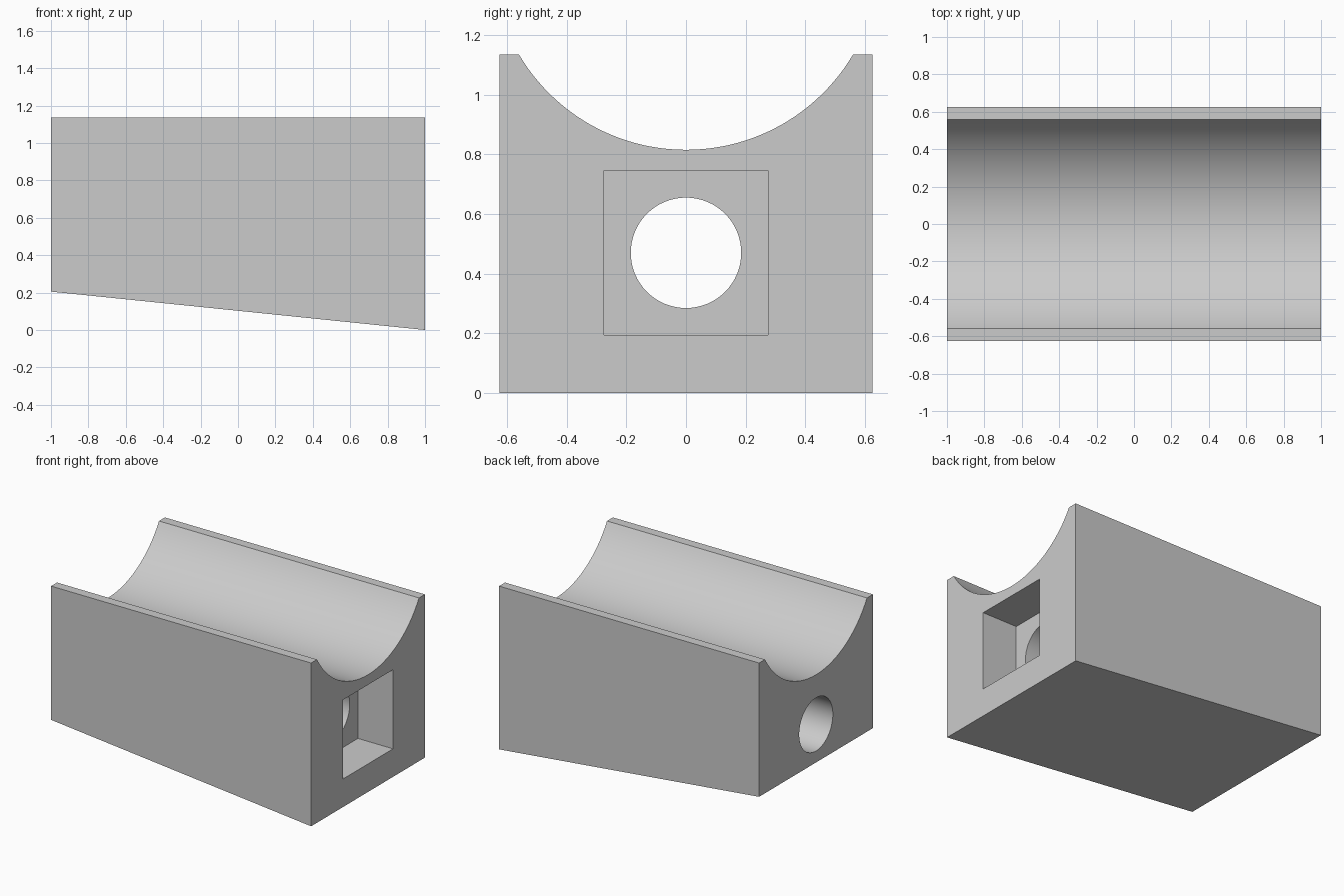
import bpy
import bmesh
import math
from mathutils import Matrix

cube = bpy.data.objects.get("Cube")
if cube:
    bpy.data.objects.remove(cube, do_unlink=True)

HALF_LEN, HALF_WIDTH, TOP = 1.0, 0.625, 1.135
RISE = 0.205                              # bottom lift at the -x end
GROOVE_R, GROOVE_Z = 0.65, 1.465          # trough circle
HOLE_Z, HOLE_R = 0.47, 0.185
POCKET, POCKET_DEPTH = 0.55, 0.27

grey = bpy.data.materials.new("light grey")
grey.use_nodes = True
colour = (0.6, 0.6, 0.6, 1)
grey.diffuse_color = colour
grey.node_tree.nodes["Principled BSDF"].inputs["Base Color"].default_value = colour


def make_object(name, bm):
    bmesh.ops.recalc_face_normals(bm, faces=bm.faces)
    mesh = bpy.data.meshes.new(name)
    bm.to_mesh(mesh)
    bm.free()
    mesh.materials.append(grey)
    obj = bpy.data.objects.new(name, mesh)
    bpy.context.collection.objects.link(obj)
    return obj


# Block: end profile with a round trough, extruded along x, sloped underside
half_angle = math.acos((GROOVE_Z - TOP) / GROOVE_R)
steps = 48
arc = []
for i in range(steps + 1):
    a = half_angle * (1 - 2 * i / steps)
    arc.append((GROOVE_R * math.sin(a), GROOVE_Z - GROOVE_R * math.cos(a)))
profile = [(-HALF_WIDTH, 0), (HALF_WIDTH, 0), (HALF_WIDTH, TOP)] + arc + [(-HALF_WIDTH, TOP)]

bm = bmesh.new()
end = bm.faces.new([bm.verts.new((-HALF_LEN, y, z)) for y, z in profile])
new = bmesh.ops.extrude_face_region(bm, geom=[end])["geom"]
bmesh.ops.translate(bm, vec=(2 * HALF_LEN, 0, 0),
                    verts=[v for v in new if isinstance(v, bmesh.types.BMVert)])
for v in bm.verts:
    if v.co.x < 0 and v.co.z < 0.01:
        v.co.z = RISE
block = make_object("cradle_block", bm)

# Round bore through the full length
bm = bmesh.new()
bmesh.ops.create_cone(bm, cap_ends=True, segments=64, radius1=HOLE_R, radius2=HOLE_R, depth=3,
                      matrix=Matrix.Translation((0, 0, HOLE_Z)) @ Matrix.Rotation(math.pi / 2, 4, "Y"))
bore = make_object("bore_cutter", bm)

# Square pocket in the deep end
bm = bmesh.new()
bmesh.ops.create_cube(bm, size=1, matrix=Matrix.Translation((HALF_LEN, 0, HOLE_Z))
                      @ Matrix.Diagonal((2 * POCKET_DEPTH, POCKET, POCKET, 1)))
pocket = make_object("pocket_cutter", bm)

# Cut both openings, then drop the cutters
bpy.ops.object.select_all(action="DESELECT")
block.select_set(True)
bpy.context.view_layer.objects.active = block
for cutter in (pocket, bore):
    cutter.hide_render = True
    mod = block.modifiers.new(cutter.name, "BOOLEAN")
    mod.operation = "DIFFERENCE"
    mod.solver = "EXACT"
    mod.object = cutter
    bpy.ops.object.modifier_apply(modifier=mod.name)
    bpy.data.objects.remove(cutter, do_unlink=True)

bpy.ops.object.shade_smooth_by_angle(angle=math.radians(30))
